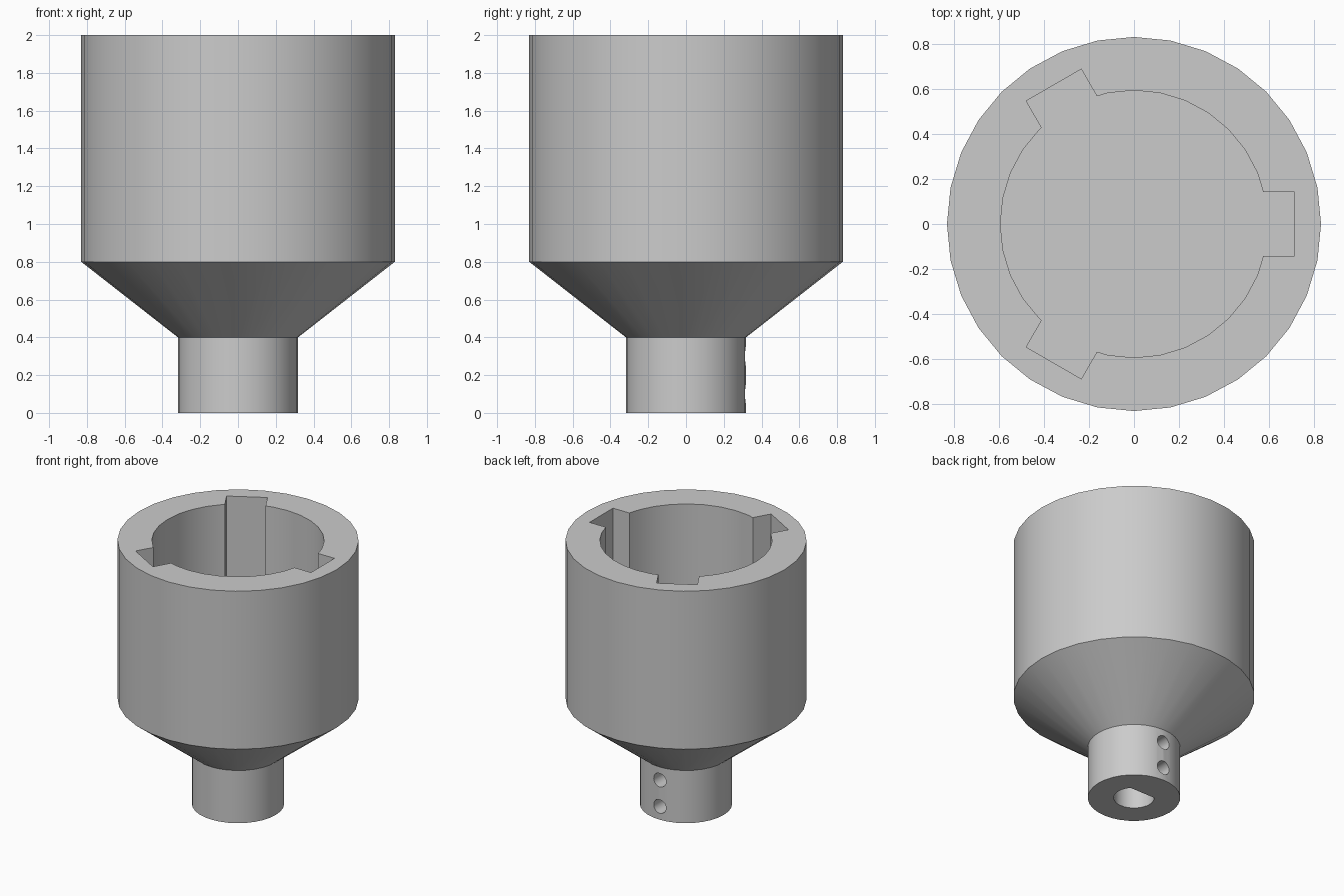
import bpy, bmesh, math
from mathutils import Matrix, Vector

cube = bpy.data.objects.get("Cube")
if cube:
    bpy.data.objects.remove(cube, do_unlink=True)

SEG = 32
FLOOR = 0.8

grey = bpy.data.materials.new("plain grey")
grey.use_nodes = True
colour = (0.6, 0.6, 0.6, 1)
grey.diffuse_color = colour
grey.node_tree.nodes["Principled BSDF"].inputs["Base Color"].default_value = colour


def make_object(name, bm):
    bmesh.ops.recalc_face_normals(bm, faces=bm.faces)
    mesh = bpy.data.meshes.new(name)
    bm.to_mesh(mesh)
    bm.free()
    mesh.materials.append(grey)
    obj = bpy.data.objects.new(name, mesh)
    bpy.context.collection.objects.link(obj)
    return obj


def lathe(name, profile):
    """Solid of revolution from (radius, height) points, capped at both ends."""
    bm = bmesh.new()
    rings = []
    for r, z in profile:
        rings.append([bm.verts.new((r * math.cos(math.tau * i / SEG),
                                    r * math.sin(math.tau * i / SEG), z))
                      for i in range(SEG)])
    for low, high in zip(rings, rings[1:]):
        for i in range(SEG):
            j = (i + 1) % SEG
            bm.faces.new((low[i], low[j], high[j], high[i]))
    bm.faces.new(rings[0][::-1])
    bm.faces.new(rings[-1])
    return make_object(name, bm)


def box(name, low, high, angle=0):
    low, high = Vector(low), Vector(high)
    bm = bmesh.new()
    bmesh.ops.create_cube(bm, size=1, matrix=Matrix.Rotation(angle, 4, "Z")
                          @ Matrix.Translation((low + high) / 2)
                          @ Matrix.Diagonal((*(high - low), 1)))
    return make_object(name, bm)


def cut(target, cutter):
    mod = target.modifiers.new("cut", "BOOLEAN")
    mod.operation = "DIFFERENCE"
    mod.solver = "EXACT"
    mod.object = cutter
    bpy.ops.object.select_all(action="DESELECT")
    bpy.context.view_layer.objects.active = target
    target.select_set(True)
    bpy.ops.object.modifier_apply(modifier=mod.name)
    bpy.data.objects.remove(cutter, do_unlink=True)


# Outer body: shaft collar, cone and cup
body = lathe("coupling_body", [(0.318, 0), (0.318, 0.4), (0.83, 0.8), (0.83, 2)])

# Round socket with three keyways
cut(body, lathe("socket_cutter", [(0.593, FLOOR), (0.593, 2.1)]))
for k in range(3):
    cut(body, box("keyway_cutter", (0.3, -0.141, FLOOR), (0.712, 0.141, 2.1),
                  k * math.tau / 3))

# D-shaped shaft bore with its flat towards the back
bore = lathe("bore_cutter", [(0.14, -0.1), (0.14, 0.4)])
cut(bore, box("bore_flat", (-0.3, 0.09, -0.3), (0.3, 0.3, 0.6)))
cut(body, bore)

# Two set screw holes through the back of the collar
for z in (0.1, 0.3):
    bm = bmesh.new()
    bmesh.ops.create_cone(bm, cap_ends=True, segments=SEG, radius1=0.052,
                          radius2=0.052, depth=0.4,
                          matrix=Matrix.Translation((0, 0.25, z))
                          @ Matrix.Rotation(math.pi / 2, 4, "X"))
    cut(body, make_object("screw_hole_cutter", bm))

# Smooth round walls, sharp edges
bpy.ops.object.select_all(action="DESELECT")
body.select_set(True)
bpy.context.view_layer.objects.active = body
bpy.ops.object.shade_smooth_by_angle(angle=math.radians(30))
